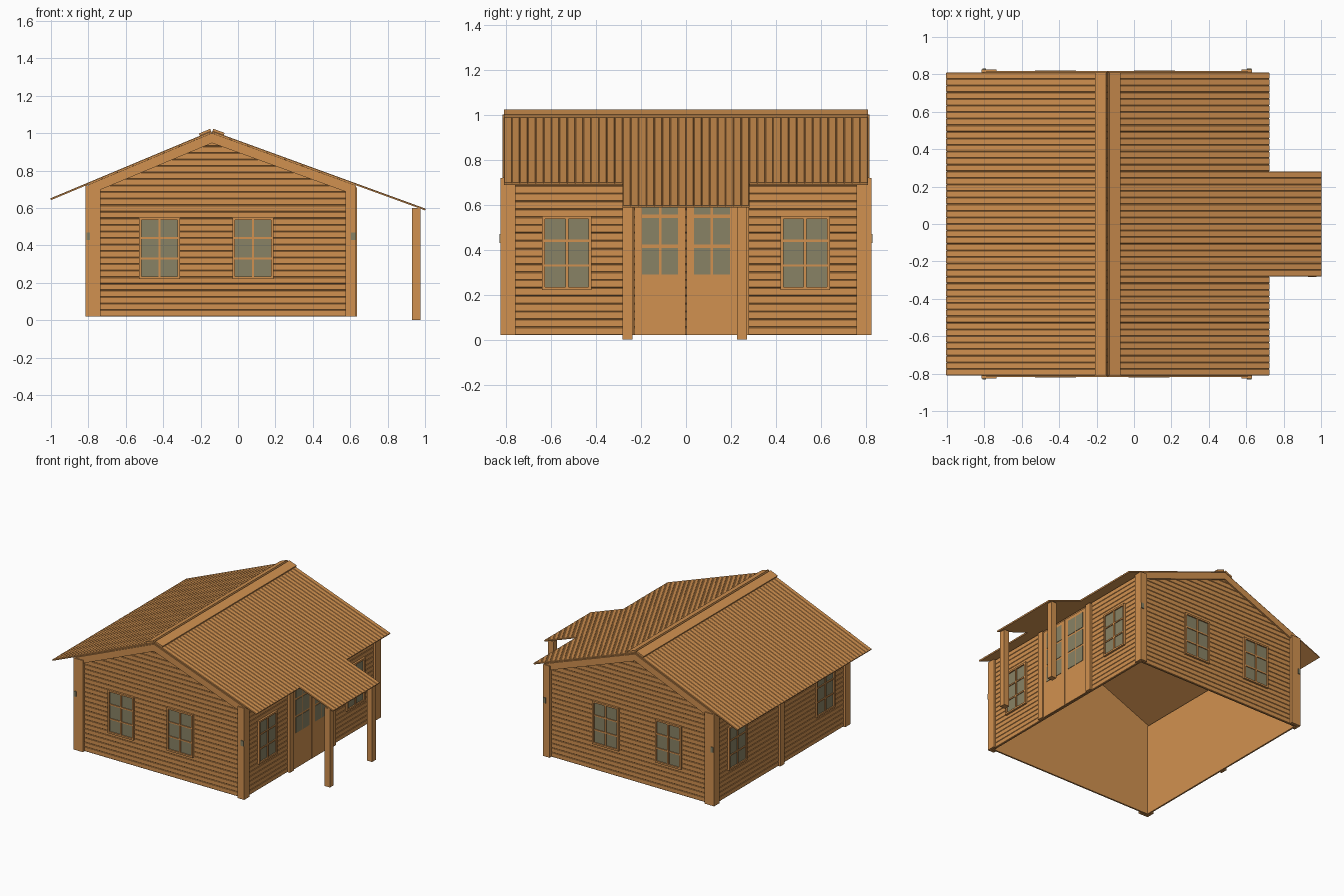
import bpy, bmesh
from mathutils import Vector

cube = bpy.data.objects.get("Cube")
if cube:
    bpy.data.objects.remove(cube)


def material(name, rgb):
    m = bpy.data.materials.new(name)
    m.use_nodes = True
    m.diffuse_color = (*rgb, 1)
    m.node_tree.nodes["Principled BSDF"].inputs["Base Color"].default_value = (*rgb, 1)
    return m


WOOD = material("warm_wood", (0.64, 0.285, 0.08))
GLASS = material("grey_green_glass", (0.25, 0.225, 0.13))

X, Y, Z = Vector((1, 0, 0)), Vector((0, 1, 0)), Vector((0, 0, 1))
RIDGE_X, RIDGE_Z = -0.14, 1.002
HALF = 0.81
PITCH = 0.035


def finish(name, bm, mat=WOOD):
    bmesh.ops.recalc_face_normals(bm, faces=bm.faces)
    mesh = bpy.data.meshes.new(name)
    bm.to_mesh(mesh)
    bm.free()
    mesh.materials.append(mat)
    obj = bpy.data.objects.new(name, mesh)
    bpy.context.collection.objects.link(obj)
    return obj


def board(bm, start, along, across, out, length, width, thick, chamfer=0.0):
    """Plank from start, centred on its width, with chamfered outer edges."""
    w, c = width / 2, chamfer
    if c:
        profile = [(-w, 0), (w, 0), (w, thick - c), (w - c, thick), (c - w, thick), (-w, thick - c)]
    else:
        profile = [(-w, 0), (w, 0), (w, thick), (-w, thick)]
    rings = [[bm.verts.new(start + along * d + across * a + out * b) for a, b in profile]
             for d in (0, length)]
    n = len(profile)
    for ring in rings:
        bm.faces.new(ring)
    for i in range(n):
        j = (i + 1) % n
        bm.faces.new((rings[0][i], rings[0][j], rings[1][j], rings[1][i]))


# Wall frames: origin on the outer face, sideways direction, outward direction
SIDES = {
    "front": (Vector((0, -0.805, 0)), X, -Y),
    "back": (Vector((0, 0.805, 0)), X, Y),
    "right": (Vector((0.615, 0, 0)), Y, X),
    "left": (Vector((-0.80, 0, 0)), Y, -X),
}


def plate(bm, side, u0, u1, z0, z1, d0, d1):
    o, u, n = SIDES[side]
    board(bm, o + u * (u0 + u1) / 2 + Z * z0 + n * d0, Z, u, n, z1 - z0, u1 - u0, d1 - d0)


def plates(name, side, boxes, mat=WOOD):
    bm = bmesh.new()
    for b in boxes:
        plate(bm, side, *b)
    return finish(name, bm, mat)


# Roof slopes: direction downhill and outward normal
SLOPES = {}
for key, run, drop in (("left", -0.86, -0.36), ("right", 1.14, -0.415)):
    down = Vector((run, 0, drop))
    length = down.length
    down.normalize()
    normal = Vector((-down.z, 0, down.x))
    SLOPES[key] = (down, normal if normal.z > 0 else -normal, length)

# Plank walls, with the gable ends cut to the roof slopes
for side, (o, u, n) in SIDES.items():
    gable = side in ("front", "back")
    lo, hi = (-0.80, 0.615) if gable else (-0.80, 0.80)
    bm = bmesh.new()
    for i in range(28 if gable else 20):
        z = 0.02 + PITCH * (i + 0.5)
        board(bm, o + u * lo + Z * z - n * 0.015, u, Z, n, hi - lo, PITCH, 0.015, 0.003)
    if gable:
        for down, normal, _ in SLOPES.values():
            bmesh.ops.bisect_plane(bm, geom=bm.verts[:] + bm.edges[:] + bm.faces[:],
                                   plane_co=(RIDGE_X, 0, RIDGE_Z), plane_no=normal,
                                   clear_outer=True)
    finish(side + "_wall", bm)

# Corner boards and gable bargeboards
for side in SIDES:
    if side in ("front", "back"):
        spans = [(-0.815, -0.735), (0.575, 0.63)]
    else:
        spans = [(-0.825, -0.76), (0.76, 0.825)]
    plates(side + "_corner_boards", side, [(a, b, 0.02, 0.72, 0, 0.015 if side in ("left", "right") else 0.02)
                                           for a, b in spans])
for side in ("front", "back"):
    o, _, n = SIDES[side]
    bm = bmesh.new()
    for key, reach in (("left", 0.66), ("right", 0.77)):
        down, normal, _ = SLOPES[key]
        start = Vector((RIDGE_X, o.y, RIDGE_Z)) - normal * 0.026
        board(bm, start, down, normal, n, reach / abs(down.x), 0.05, 0.012)
    finish(side + "_bargeboards", bm)
    # Small metal plates on the corner boards
    plates(side + "_corner_plates", side,
           [(-0.81, -0.79, 0.43, 0.47, 0.02, 0.026), (0.605, 0.628, 0.43, 0.47, 0.02, 0.026)], GLASS)

# Roof boards; the middle of the right slope runs on over the porch
COUNT = 46
step = 2 * HALF / COUNT
for key, (down, normal, length) in SLOPES.items():
    bm = bmesh.new()
    for i in range(COUNT):
        y = -HALF + step * (i + 0.5)
        reach = length
        if key == "right" and abs(y) > 0.282:
            reach = 0.86 / down.x
        board(bm, Vector((RIDGE_X, y, RIDGE_Z)), down, Y, normal, reach, step, 0.01, 0.003)
    finish(key + "_roof", bm)

# Ridge cap
bm = bmesh.new()
for down, normal, _ in SLOPES.values():
    start = Vector((RIDGE_X, 0, RIDGE_Z)) + normal * 0.01
    board(bm, start, down, Y, normal, 0.065, 2 * HALF, 0.013)
finish("ridge_cap", bm)


# Windows with two by three panes
def window(name, side, u0, u1):
    z0, z1, f = 0.22, 0.55, 0.013
    plates(name + "_glass", side, [(u0 + f, u1 - f, z0 + f, z1 - f, 0, 0.005)], GLASS)
    mid = (u0 + u1) / 2
    bars = [(u0, u0 + f, z0, z1, 0, 0.015), (u1 - f, u1, z0, z1, 0, 0.015),
            (u0 + f, u1 - f, z0, z0 + f, 0, 0.015), (u0 + f, u1 - f, z1 - f, z1, 0, 0.015),
            (mid - 0.006, mid + 0.006, z0 + f, z1 - f, 0, 0.013)]
    for k in (1, 2):
        z = z0 + (z1 - z0) * k / 3
        bars.append((u0 + f, u1 - f, z - 0.005, z + 0.005, 0, 0.011))
    plates(name + "_frame", side, bars)


for side, starts in (("front", (-0.53, -0.03)), ("back", (-0.53, 0.0)),
                     ("right", (-0.64, 0.42)), ("left", (-0.64, 0.42))):
    for number, u in enumerate(starts, 1):
        window(f"{side}_window_{number}", side, u, u + 0.22)

# Double door with glazed upper panels
plates("door_leaves", "right", [(s, s + 0.227, 0.02, 0.70, 0, 0.01) for s in (-0.229, 0.002)])
panes = []
for sign in (-1, 1):
    for col in (0.035, 0.12):
        a, b = sorted((sign * col, sign * (col + 0.075)))
        for row in range(3):
            z = 0.29 + 0.133 * row
            panes.append((a, b, z, z + 0.118, 0.01, 0.013))
plates("door_panes", "right", panes, GLASS)
plates("door_jambs", "right", [(-0.28, -0.232, 0.02, 0.71, 0, 0.02), (0.232, 0.28, 0.02, 0.71, 0, 0.02)])

# Batten in the middle of the left wall
plates("left_batten", "left", [(-0.025, 0.025, 0.02, 0.71, 0, 0.015)])

# Porch posts
for name, y in (("right_porch_post", -0.26), ("left_porch_post", 0.25)):
    bm = bmesh.new()
    board(bm, Vector((0.93, y, 0)), Z, Y, X, 0.6, 0.045, 0.045)
    finish(name, bm)
